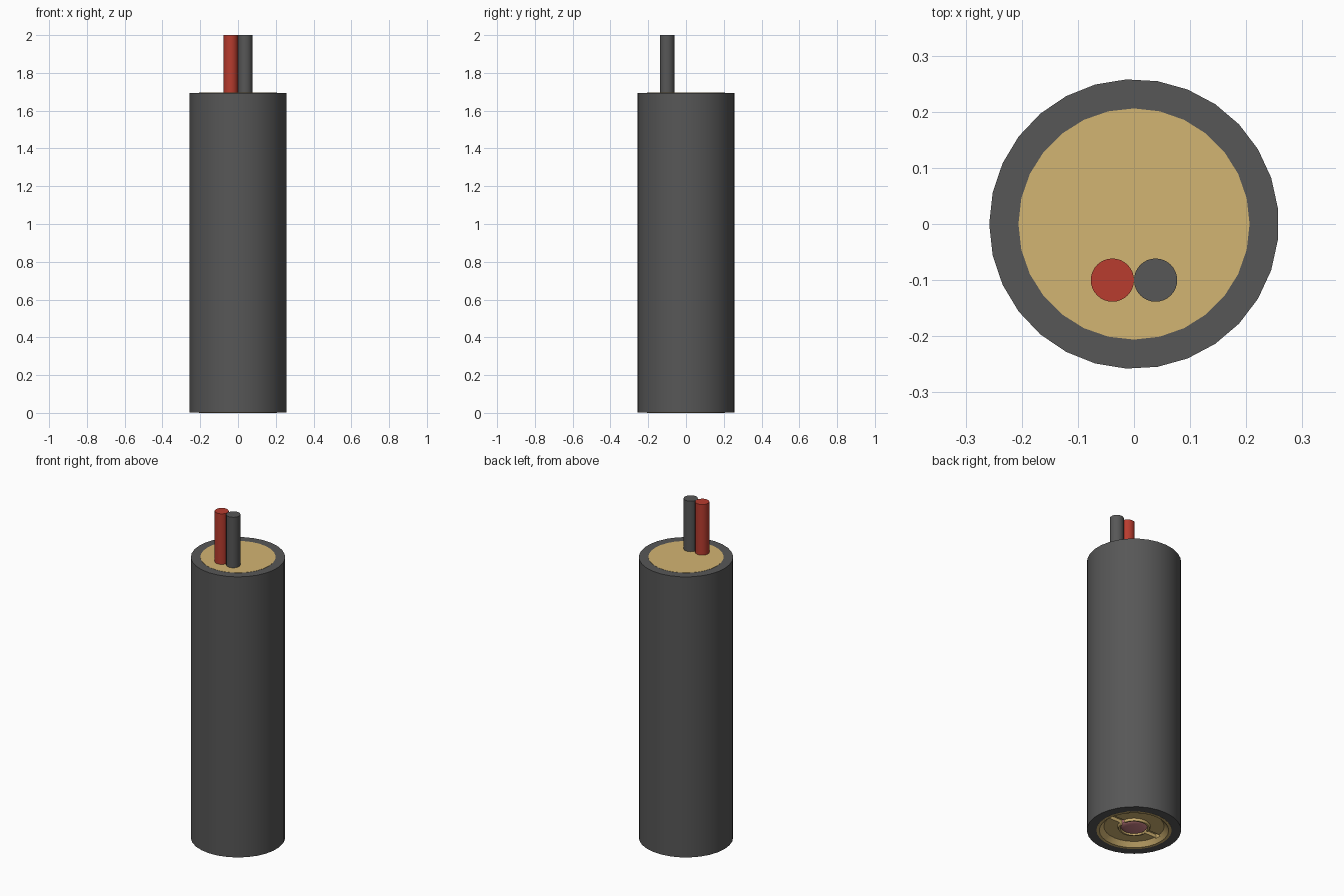
import bpy, bmesh, math

cube = bpy.data.objects.get("Cube")
if cube:
    bpy.data.objects.remove(cube, do_unlink=True)


def material(name, rgb):
    m = bpy.data.materials.new(name)
    m.use_nodes = True
    m.diffuse_color = (*rgb, 1)
    m.node_tree.nodes["Principled BSDF"].inputs["Base Color"].default_value = (*rgb, 1)
    return m


GREY = material("dark grey", (0.095, 0.095, 0.095))
BRASS = material("brass", (0.65, 0.46, 0.17))
RED = material("red", (0.48, 0.045, 0.028))
PINK = material("pink glass", (0.62, 0.23, 0.25))


def lathe(name, profile, sides, mat, center=(0, 0), turn=0.0, closed=False):
    """Turn a (radius, height) profile around z; radius zero closes an end."""
    bm = bmesh.new()
    rings = []
    for r, z in profile:
        angles = [turn + 2 * math.pi * i / sides for i in range(sides)]
        rings.append([bm.verts.new((r * math.cos(a), r * math.sin(a), z)) for a in angles])
    pairs = list(zip(rings, rings[1:]))
    if closed:
        pairs.append((rings[-1], rings[0]))
    for low, high in pairs:
        for i in range(sides):
            j = (i + 1) % sides
            bm.faces.new((low[i], low[j], high[j], high[i]))
    bmesh.ops.remove_doubles(bm, verts=bm.verts, dist=1e-5)
    bmesh.ops.recalc_face_normals(bm, faces=bm.faces)
    mesh = bpy.data.meshes.new(name)
    bm.to_mesh(mesh)
    bm.free()
    ob = bpy.data.objects.new(name, mesh)
    ob.location = (*center, 0)
    mesh.materials.append(mat)
    bpy.context.collection.objects.link(ob)
    return ob


def smooth(ob):
    bpy.ops.object.select_all(action="DESELECT")
    ob.select_set(True)
    bpy.context.view_layer.objects.active = ob
    bpy.ops.object.shade_smooth_by_angle(angle=math.radians(30))


TOP = 1.695

# Outer sleeve, open at both ends
sleeve = lathe("outer_sleeve",
               [(0.258, 0.001), (0.258, TOP - 0.001), (0.2, TOP - 0.001), (0.2, 0.001)],
               29, GREY, turn=math.pi / 29, closed=True)

# Brass core with a dished lower end around a lens seat
core = lathe("brass_core",
             [(0, TOP), (0.206, TOP), (0.206, 0), (0.19, 0), (0.165, 0.025),
              (0.09, 0.025), (0.085, 0.012), (0.075, 0.012), (0.07, 0.03), (0, 0.03)],
             28, BRASS)

# Screwdriver slot across the lower end
bpy.ops.mesh.primitive_cube_add(size=1, location=(0, 0, 0.015))
cutter = bpy.context.object
cutter.name = "slot_cutter"
cutter.scale = (0.34, 0.035, 0.06)
cutter.hide_render = True
cutter.hide_set(True)
cutter.display_type = "WIRE"
slot = core.modifiers.new("slot", "BOOLEAN")
slot.operation = "DIFFERENCE"
slot.solver = "EXACT"
slot.object = cutter

# Domed lens in its seat
dome = [(0.074 * math.cos(t * math.pi / 8), 0.024 - 0.014 * math.sin(t * math.pi / 8))
        for t in range(5)]
lens = lathe("lens", [(0, 0.045), (0.074, 0.045)] + dome, 28, PINK)

# Pair of lead wires
wires = [lathe(name, [(0, TOP - 0.05), (0.0385, TOP - 0.05), (0.0385, 2), (0, 2)],
               32, mat, center=(x, -0.1))
         for name, mat, x in (("red_wire", RED, -0.0385), ("dark_wire", GREY, 0.0385))]

for part in [sleeve, core, lens] + wires:
    smooth(part)
